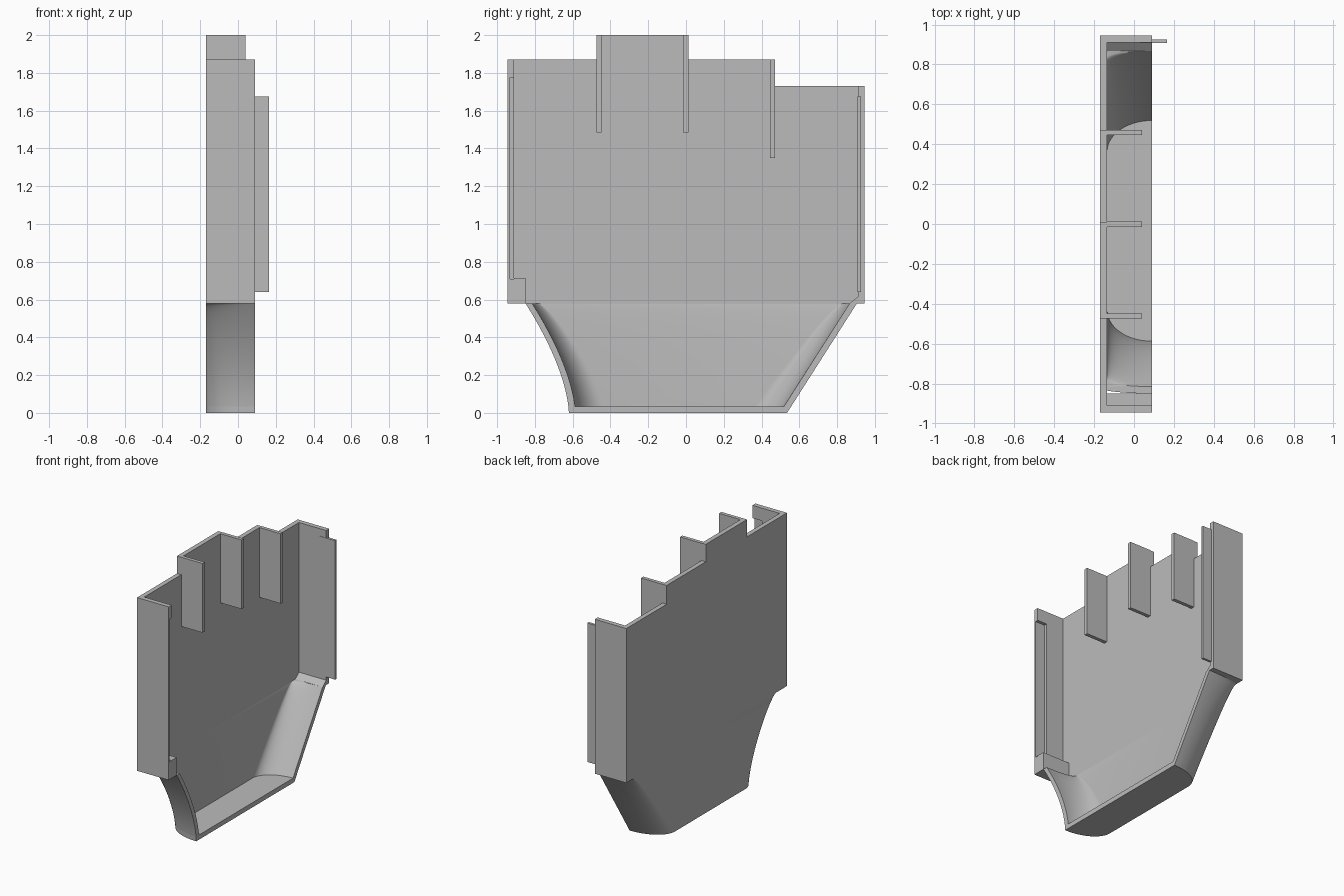
import bpy, bmesh, math

if "Cube" in bpy.data.objects:
    bpy.data.objects.remove(bpy.data.objects["Cube"], do_unlink=True)

grey = bpy.data.materials.new("plain grey")
grey.use_nodes = True
grey.diffuse_color = (0.5, 0.5, 0.5, 1)
grey.node_tree.nodes["Principled BSDF"].inputs["Base Color"].default_value = (0.5, 0.5, 0.5, 1)

BACK, INNER, RIM = -0.17, -0.135, 0.09   # depth of back face, inner face, open rim
WALL = 0.035
SHOULDER = 0.58                          # height where the tapered base ends
HALF = 0.945


def loft(name, rings, smooth=False):
    """Skin a stack of closed rings and cap both ends."""
    bm = bmesh.new()
    rows = [[bm.verts.new(p) for p in ring] for ring in rings]
    n = len(rows[0])
    for low, high in zip(rows, rows[1:]):
        for i in range(n):
            j = (i + 1) % n
            bm.faces.new((low[i], low[j], high[j], high[i]))
    bm.faces.new(rows[0][::-1])
    bm.faces.new(rows[-1])
    bmesh.ops.recalc_face_normals(bm, faces=bm.faces[:])
    mesh = bpy.data.meshes.new(name)
    bm.to_mesh(mesh)
    bm.free()
    mesh.materials.append(grey)
    obj = bpy.data.objects.new(name, mesh)
    bpy.context.collection.objects.link(obj)
    if smooth:
        bpy.ops.object.select_all(action='DESELECT')
        obj.select_set(True)
        bpy.context.view_layer.objects.active = obj
        bpy.ops.object.shade_smooth_by_angle(angle=math.radians(30))
    return obj


def prism(name, outline, x0, x1):
    """Extrude a (y, z) outline along x."""
    return loft(name, [[(x, y, z) for y, z in outline] for x in (x0, x1)])


def box(name, x0, x1, y0, y1, z0, z1):
    return prism(name, [(y0, z0), (y1, z0), (y1, z1), (y0, z1)], x0, x1)


def section(z, inset):
    """Rounded channel section of the tapered base at height z."""
    t = z / SHOULDER
    left = -0.62 - 0.23 * t ** 1.6 + inset
    right = 0.535 + 0.37 * t - inset * 1.1
    round_y = 0.03 + 0.13 * max(0, 1 - t) ** 0.45
    depth = RIM - BACK - inset
    steps = 14
    pts = []
    for i in range(steps + 1):
        a = math.pi / 2 * i / steps
        pts.append((RIM - depth * math.sin(a), left + round_y * (1 - math.cos(a)), z))
    for i in range(steps, -1, -1):
        a = math.pi / 2 * i / steps
        pts.append((RIM - depth * math.sin(a), right - round_y * (1 - math.cos(a)), z))
    return pts


# Tapered base: floor slab and curved shell
loft("base_floor", [section(0, 0), section(WALL, 0)], True)
levels = 20
heights = [WALL + (SHOULDER - WALL) * math.sin(math.pi / 2 * i / levels) for i in range(levels + 1)]
loft("base_shell", [section(z, 0) + section(z, WALL)[::-1] for z in heights], True)

# Stepped back plate
prism("back_plate", [(-HALF, SHOULDER), (HALF, SHOULDER), (HALF, 1.73), (0.47, 1.73),
                     (0.47, 1.87), (0.01, 1.87), (0.01, 2), (-0.475, 2),
                     (-0.475, 1.87), (-HALF, 1.87)], BACK, INNER)

# Ribs standing off the plate at each step
for name, y, z0, z1 in (("front_rib", -0.475, 1.485, 2), ("middle_rib", -0.015, 1.485, 2),
                        ("rear_rib", 0.445, 1.35, 1.87)):
    box(name, INNER, 0.04, y, y + 0.027, z0, z1)

# Front wall with a rebate along its rim, and the corner block below it
front_wall = box("front_wall", INNER, RIM, -HALF, -HALF + WALL, SHOULDER, 1.87)
cutter = box("rebate_cutter", 0.01, 0.2, -0.933, -0.8, 0.71, 1.775)
cut = front_wall.modifiers.new("rebate", 'BOOLEAN')
cut.operation = 'DIFFERENCE'
cut.object = cutter
bpy.context.view_layer.objects.active = front_wall
bpy.ops.object.modifier_apply(modifier=cut.name)
bpy.data.objects.remove(cutter, do_unlink=True)
box("corner_block", INNER, RIM, -HALF + WALL, -0.85, SHOULDER, 0.713)

# Rear wall with a sloped foot, and the tongue along its rim
prism("rear_wall", [(0.867, SHOULDER), (HALF, SHOULDER), (HALF, 1.73),
                    (HALF - WALL, 1.73), (HALF - WALL, 0.615)], INNER, RIM)
box("rear_tongue", 0.03, 0.165, 0.908, 0.926, 0.64, 1.675)
